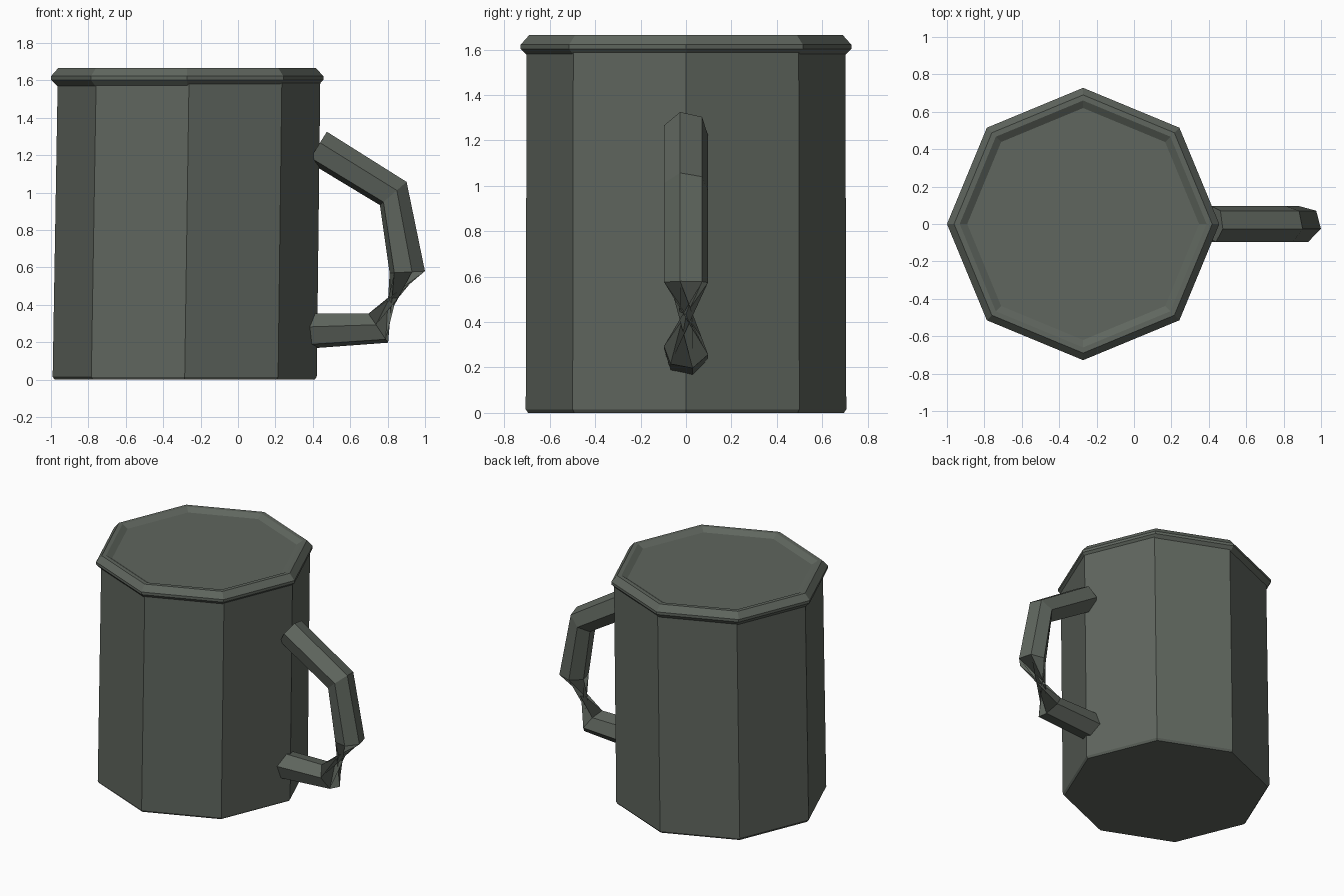
import bpy, bmesh, math
from mathutils import Vector

if "Cube" in bpy.data.objects:
    bpy.data.objects.remove(bpy.data.objects["Cube"])

mat = bpy.data.materials.new("dark grey green")
mat.diffuse_color = (0.115, 0.132, 0.112, 1)
mat.use_nodes = True
mat.node_tree.nodes["Principled BSDF"].inputs["Base Color"].default_value = mat.diffuse_color


def loft(name, rings, cap=True):
    """Skin a list of equal-length point rings, optionally capping both ends."""
    bm = bmesh.new()
    loops = [[bm.verts.new(p) for p in ring] for ring in rings]
    n = len(loops[0])
    for a, b in zip(loops, loops[1:]):
        for i in range(n):
            j = (i + 1) % n
            bm.faces.new((a[i], a[j], b[j], b[i]))
    if cap:
        bm.faces.new(loops[0])
        bm.faces.new(loops[-1])
    bmesh.ops.recalc_face_normals(bm, faces=bm.faces)
    mesh = bpy.data.meshes.new(name)
    bm.to_mesh(mesh)
    bm.free()
    mesh.materials.append(mat)
    ob = bpy.data.objects.new(name, mesh)
    bpy.context.collection.objects.link(ob)
    return ob


def octagon(cx, r, z):
    return [Vector((cx + r * math.cos(k * math.pi / 4), r * math.sin(k * math.pi / 4), z))
            for k in range(8)]


# Body: slightly leaning octagonal prism with a tiny bottom bevel
loft("mug_body", [octagon(-0.285, 0.695, 0), octagon(-0.285, 0.706, 0.015),
                  octagon(-0.262, 0.702, 1.60)])

# Rim: bevelled lip that dips inward to the contents
rim_profile = [(0.695, 1.57), (0.728, 1.603), (0.728, 1.622), (0.69, 1.665),
               (0.66, 1.665), (0.62, 1.64)]
loft("mug_rim_and_fill", [octagon(-0.272, r, z) for r, z in rim_profile])

# Handle: six-sided tube; (x, z, outward angle, roll) with a twist in the lower part
stations = [(0.425, 1.245, 58, -15), (0.83, 0.995, 41, -15), (0.905, 0.575, 3, -15),
            (0.75, 0.275, -56, -163), (0.38, 0.26, -90, -163)]
rings = []
for x, z, ang, roll in stations:
    a = math.radians(ang)
    out = Vector((math.cos(a), 0, math.sin(a)))
    ring = []
    for k in range(6):
        t = math.radians(roll + 60 * k)
        ring.append(Vector((x, 0, z)) + out * 0.098 * math.cos(t)
                    + Vector((0, 0.1 * math.sin(t), 0)))
    rings.append(ring)
loft("mug_handle", rings)
